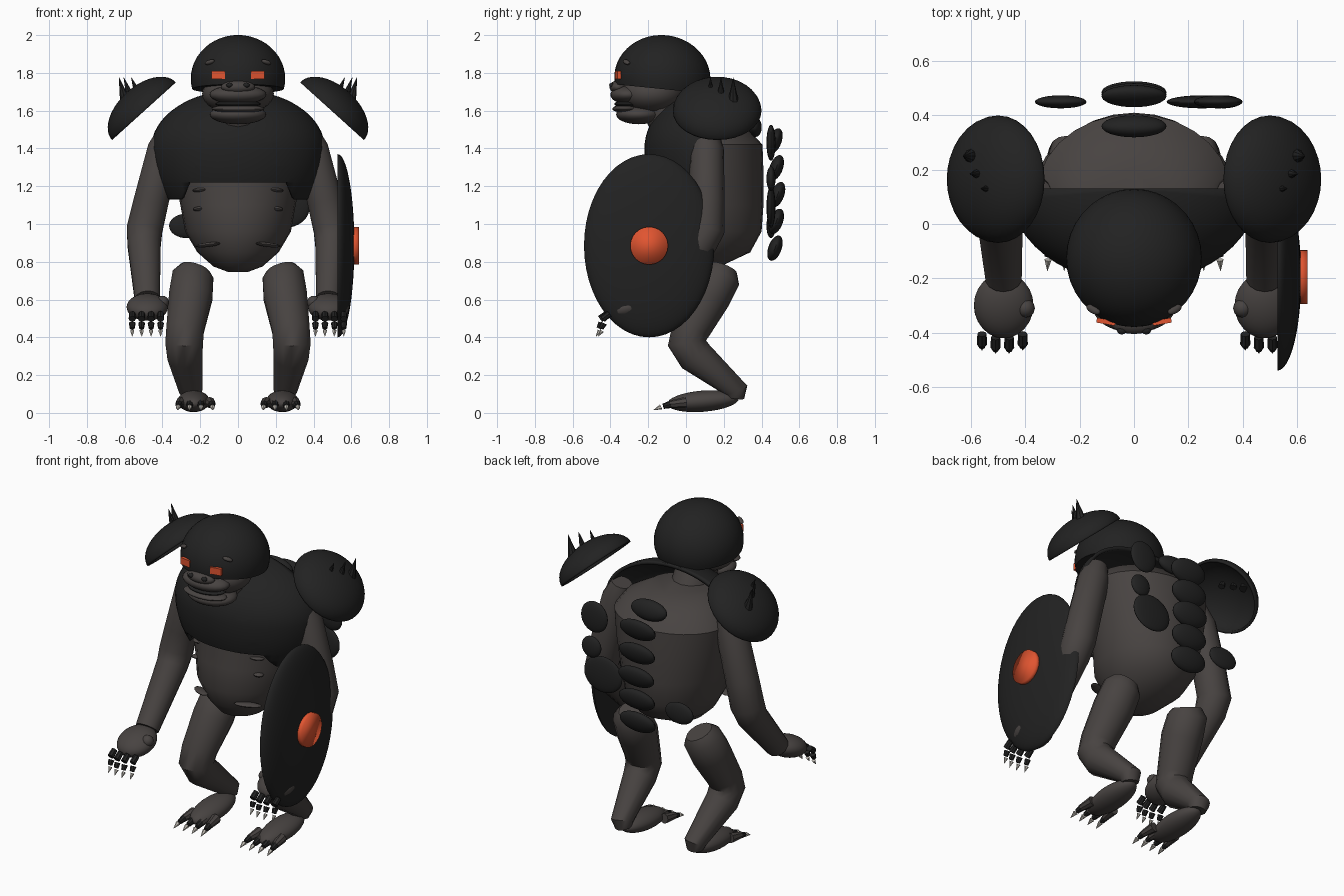
import bpy, bmesh, math
from mathutils import Vector, Matrix, Euler

if "Cube" in bpy.data.objects:
    bpy.data.objects.remove(bpy.data.objects["Cube"])


def material(name, rgb):
    m = bpy.data.materials.new(name)
    m.use_nodes = True
    m.diffuse_color = (*rgb, 1)
    m.node_tree.nodes["Principled BSDF"].inputs["Base Color"].default_value = (*rgb, 1)
    return m


SKIN = material("grey brown skin", (0.064, 0.056, 0.053))
ARMOR = material("black armor", (0.016, 0.016, 0.016))
ORANGE = material("orange", (0.75, 0.09, 0.03))
CLAW = material("pale claw", (0.55, 0.52, 0.47))
made = []


def finish(name, bm, mat, thickness=0):
    mesh = bpy.data.meshes.new(name)
    bm.to_mesh(mesh)
    bm.free()
    mesh.materials.append(mat)
    ob = bpy.data.objects.new(name, mesh)
    bpy.context.collection.objects.link(ob)
    if thickness:
        mod = ob.modifiers.new("shell", "SOLIDIFY")
        mod.thickness = thickness
        mod.offset = -1
    made.append(ob)
    return ob


def ellipsoid(name, c, r, mat, rot=(0, 0, 0), cut=None, fill=False, thickness=0, seg=24):
    """Ellipsoid; cut removes everything below that height of the unit sphere."""
    bm = bmesh.new()
    bmesh.ops.create_uvsphere(bm, u_segments=seg, v_segments=seg * 2 // 3, radius=1)
    if cut is not None:
        bmesh.ops.bisect_plane(bm, geom=bm.verts[:] + bm.edges[:] + bm.faces[:], dist=1e-5,
                               plane_co=(0, 0, cut), plane_no=(0, 0, 1), clear_inner=True)
        if fill:
            bmesh.ops.holes_fill(bm, edges=[e for e in bm.edges if e.is_boundary], sides=0)
    bm.transform(Matrix.LocRotScale(Vector(c), Euler(rot), Vector(r)))
    return finish(name, bm, mat, thickness)


def loft(name, rings, mat, sides):
    """Skin a list of (centre, u axis, v axis) ellipses and cap both ends."""
    bm = bmesh.new()
    loops = []
    for c, u, v in rings:
        angles = [2 * math.pi * i / sides for i in range(sides)]
        loops.append([bm.verts.new(c + u * math.cos(a) + v * math.sin(a)) for a in angles])
    for a, b in zip(loops, loops[1:]):
        for i in range(sides):
            j = (i + 1) % sides
            bm.faces.new((a[i], a[j], b[j], b[i]))
    bm.faces.new(loops[0][::-1])
    bm.faces.new(loops[-1])
    bmesh.ops.recalc_face_normals(bm, faces=bm.faces[:])
    return finish(name, bm, mat)


def tube(name, points, radii, mat, sides=14, ref=(1, 0, 0)):
    pts = [Vector(p) for p in points]
    rings = []
    for i, (p, r) in enumerate(zip(pts, radii)):
        t = Vector()
        if i > 0:
            t += (p - pts[i - 1]).normalized()
        if i < len(pts) - 1:
            t += (pts[i + 1] - p).normalized()
        u = t.cross(Vector(ref)).normalized()
        rings.append((p, u * r, t.cross(u).normalized() * r))
    return loft(name, rings, mat, sides)


# Barrel torso: height, centre y, half width, half depth
profile = [(0.745, 0.02, 0.05, 0.05), (0.775, 0.04, 0.13, 0.14), (0.85, 0.09, 0.215, 0.25),
           (0.96, 0.1, 0.28, 0.3), (1.1, 0.11, 0.305, 0.3), (1.28, 0.12, 0.34, 0.29),
           (1.42, 0.12, 0.355, 0.285), (1.5, 0.1, 0.3, 0.23), (1.56, 0.05, 0.18, 0.15)]
loft("torso", [(Vector((0, y, z)), Vector((rx, 0, 0)), Vector((0, ry, 0)))
               for z, y, rx, ry in profile], SKIN, 28)
tube("neck", [(0, -0.04, 1.48), (0, -0.16, 1.7)], [0.12, 0.12], SKIN)

# Chest shell: front half of an ellipsoid, with the lower edge stepped up over the belly
bm = bmesh.new()
bmesh.ops.create_uvsphere(bm, u_segments=48, v_segments=32, radius=1)
for v in bm.verts:
    z = v.co.z * (0.31 if v.co.z > 0 else 0.47)
    v.co = (v.co.x * 0.46, 0.13 + v.co.y * 0.35, 1.4 + z)
for co, no, clear in (((0, 0.13, 0), (0, -1, 0), True), ((0, 0, 1.13), (0, 0, 1), True),
                      ((0, 0, 1.22), (0, 0, 1), False),
                      ((0.26, 0, 1.22), (1, 0, 0.4), False), ((-0.26, 0, 1.22), (-1, 0, 0.4), False)):
    bmesh.ops.bisect_plane(bm, geom=bm.verts[:] + bm.edges[:] + bm.faces[:], dist=1e-5,
                           plane_co=co, plane_no=no, clear_inner=clear)
centers = [(f, f.calc_center_median()) for f in bm.faces]
belly = [f for f, c in centers if c.z < 1.22 and abs(c.x) < 0.26 + 0.4 * (1.22 - c.z)]
bmesh.ops.delete(bm, geom=belly, context="FACES")
finish("chest_shell", bm, ARMOR, 0.02)

# Head
ellipsoid("helmet", (0, -0.125, 1.77), (0.25, 0.255, 0.23), ARMOR, (-0.1, 0, 0),
          cut=-0.24, fill=True, seg=36)
ellipsoid("face", (0, -0.18, 1.69), (0.19, 0.17, 0.11), SKIN)
ellipsoid("muzzle", (0, -0.31, 1.685), (0.15, 0.09, 0.05), SKIN)
ellipsoid("nose", (0, -0.36, 1.725), (0.09, 0.045, 0.035), SKIN)
ellipsoid("mouth", (0, -0.3, 1.635), (0.12, 0.08, 0.02), ARMOR)
ellipsoid("jaw", (0, -0.25, 1.58), (0.15, 0.12, 0.052), SKIN)
ellipsoid("lower_lip", (0, -0.32, 1.61), (0.14, 0.07, 0.022), SKIN)

# Paired parts: s is +1 on the model's left
for s, side in ((1, "left"), (-1, "right")):
    bm = bmesh.new()
    bmesh.ops.create_cube(bm, size=1, matrix=Matrix.LocRotScale(
        Vector((s * 0.103, -0.36, 1.789)), Euler((0, 0, s * 0.17)), Vector((0.07, 0.018, 0.042))))
    finish(side + "_eye", bm, ORANGE)
    ellipsoid(side + "_brow", (s * 0.15, -0.315, 1.857), (0.03, 0.015, 0.012), SKIN,
              (0, s * 0.3, s * 0.5), seg=12)
    ellipsoid(side + "_nostril", (s * 0.045, -0.392, 1.735), (0.018, 0.015, 0.013), ARMOR, seg=12)

    # Belly folds
    for x, y, z, w in ((0.2, -0.1, 1.18, 0.045), (0.21, -0.1, 1.08, 0.03), (0.16, -0.13, 0.89, 0.08)):
        ellipsoid(side + "_belly_fold", (s * x, y, z), (w, 0.03, 0.012), SKIN,
                  (0, s * 0.1, s * 0.6), seg=12)

    # Arm and hand
    tube(side + "_arm", [(s * 0.36, 0.11, 1.5), (s * 0.39, 0.11, 1.4), (s * 0.46, 0.11, 1.12),
                         (s * 0.495, 0.108, 0.97), (s * 0.497, 0.07, 0.89), (s * 0.48, -0.2, 0.6)],
         [0.06, 0.09, 0.095, 0.097, 0.09, 0.068], SKIN)
    ellipsoid(side + "_palm", (s * 0.48, -0.3, 0.56), (0.11, 0.125, 0.065), SKIN, (0.3, 0, 0))
    ellipsoid(side + "_thumb", (s * 0.4, -0.31, 0.585), (0.035, 0.035, 0.035), SKIN, seg=12)
    for i in range(4):
        x = s * (0.41 + 0.05 * i)
        y = -0.425 - (0.012 if i in (1, 2) else 0)
        tube(side + "_finger", [(x, y + 0.02, 0.525), (x, y - 0.018, 0.497)], [0.017, 0.019], ARMOR, 8)
        tube(side + "_fingertip", [(x, y - 0.01, 0.475), (x, y - 0.025, 0.447)], [0.018, 0.013], ARMOR, 8)
        tube(side + "_finger_claw", [(x, y - 0.02, 0.435), (x, y - 0.04, 0.405)], [0.012, 0.001], CLAW, 6)

    # Leg and foot
    tube(side + "_leg", [(s * 0.225, 0.195, 0.765), (s * 0.238, 0.18, 0.725), (s * 0.25, 0.12, 0.62),
                         (s * 0.28, 0.025, 0.44), (s * 0.285, 0.005, 0.37), (s * 0.281, 0.05, 0.3),
                         (s * 0.25, 0.265, 0.12), (s * 0.245, 0.26, 0.08)],
         [0.08, 0.112, 0.118, 0.102, 0.102, 0.095, 0.064, 0.048], SKIN)
    ellipsoid(side + "_foot", (s * 0.235, 0.09, 0.062), (0.085, 0.19, 0.056), SKIN, (0.08, 0, 0))
    for i in range(4):
        x = 0.15 + 0.05 * i
        out = (x - 0.22) * 0.15
        tube(side + "_toe", [(s * x, 0.0, 0.055), (s * (x + out), -0.085, 0.045)],
             [0.03, 0.02], SKIN, 8)
        tube(side + "_toe_nail", [(s * (x + out), -0.082, 0.045), (s * (x + out * 1.3), -0.12, 0.035)],
             [0.02, 0.014], ARMOR, 8)
        tube(side + "_toe_claw", [(s * (x + out * 1.4), -0.132, 0.032), (s * (x + out * 1.6), -0.172, 0.015)],
             [0.014, 0.001], CLAW, 6)

    # Spiked shoulder pad
    ellipsoid(side + "_shoulder_pad", (s * 0.498, 0.165, 1.597), (0.228, 0.235, 0.135), ARMOR,
              (0, s * 0.735, 0), cut=0, thickness=0.015, seg=32)
    for x, y, z, r in ((0.595, 0.25, 1.645, 0.03), (0.57, 0.185, 1.675, 0.022), (0.53, 0.13, 1.69, 0.02)):
        tube(side + "_pad_spike", [(s * x, y, z), (s * (x + 0.035), y, 1.775)], [r, 0.001], ARMOR, 8)

# Shield on the left arm
ellipsoid("shield", (0.528, -0.195, 0.885), (0.485, 0.345, 0.088), ARMOR,
          (0, math.pi / 2, 0), cut=0, fill=True, seg=48)
boss = tube("shield_boss", [(0.6, -0.195, 0.885), (0.64, -0.195, 0.885)], [0.1, 0.1], ORANGE, 24, (0, 0, 1))

# Back plates: spine column and loose scutes
ellipsoid("spine_plate", (0, 0.36, 1.52), (0.12, 0.04, 0.06), ARMOR, (0.2, 0, 0))
for i in range(5):
    ellipsoid("spine_plate", (0, 0.485 - 0.007 * abs(i - 2), 1.44 - 0.142 * i),
              (0.12, 0.035, 0.07), ARMOR, (-0.35, 0, 0))
for x, z, rx, rz in ((0.31, 1.43, 0.09, 0.095), (0.33, 1.24, 0.065, 0.065),
                     (0.25, 1.09, 0.13, 0.11), (-0.27, 0.99, 0.095, 0.065)):
    ellipsoid("back_scute", (x, 0.45, z), (rx, 0.024, rz), ARMOR)

# Smooth shading with sharp edges kept, and a softly shaded boss
bpy.ops.object.select_all(action="DESELECT")
for ob in made:
    ob.select_set(ob != boss)
bpy.context.view_layer.objects.active = made[0]
bpy.ops.object.shade_smooth_by_angle(angle=math.radians(40))
boss.data.shade_smooth()
